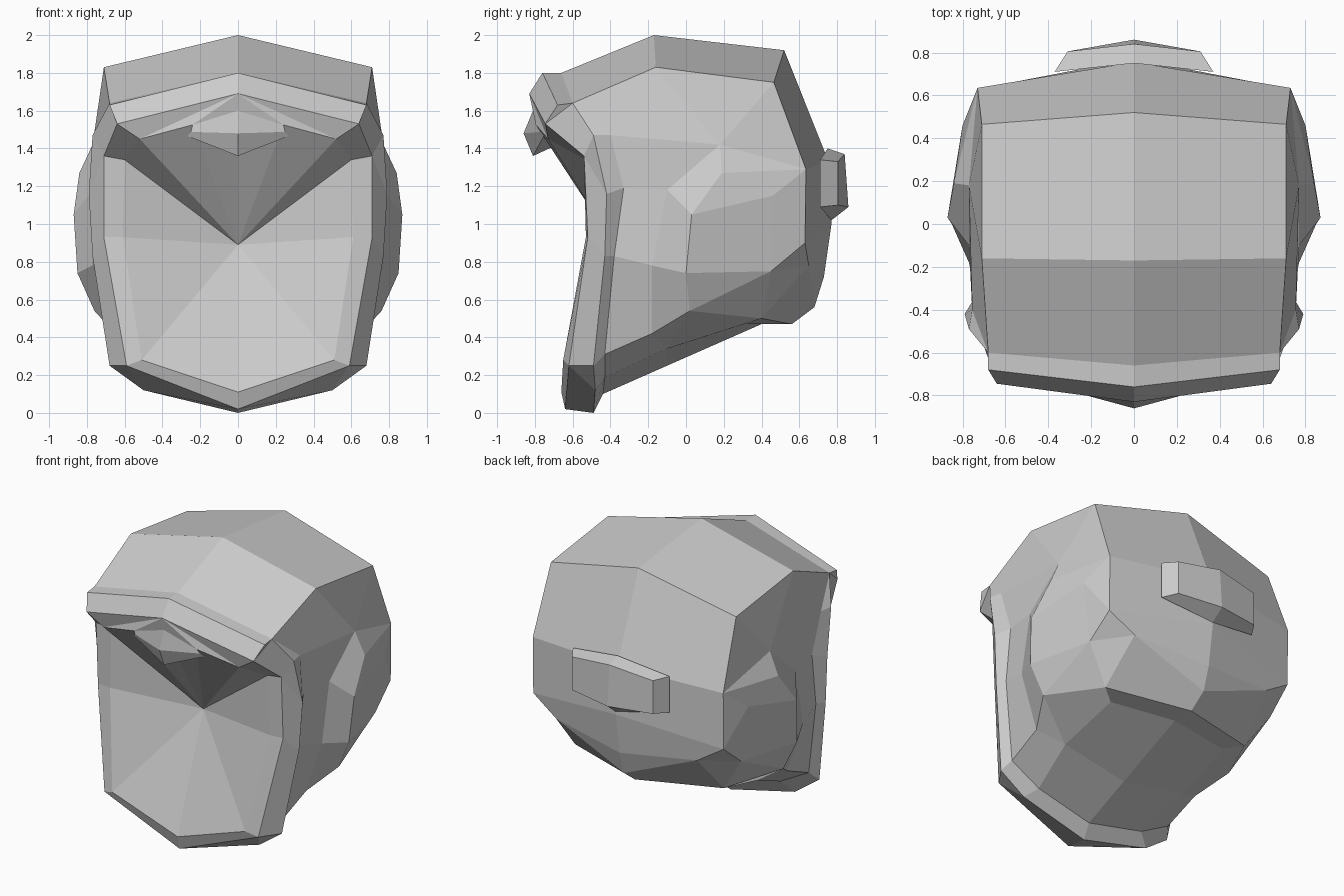
import bpy, bmesh
from mathutils import Vector

cube = bpy.data.objects.get("Cube")
if cube:
    bpy.data.objects.remove(cube, do_unlink=True)

grey = bpy.data.materials.new("plain grey")
grey.use_nodes = True
grey.diffuse_color = (0.6, 0.6, 0.6, 1)
grey.node_tree.nodes["Principled BSDF"].inputs["Base Color"].default_value = grey.diffuse_color


def build(name, inside, *strips):
    """Skin neighbouring rows of points, face them away from 'inside', mirror in x."""
    bm = bmesh.new()
    verts = {}

    def vert(p):
        if p not in verts:
            verts[p] = bm.verts.new(p)
        return verts[p]

    for rows in strips:
        for low, high in zip(rows, rows[1:]):
            for i in range(len(low) - 1):
                corners = (low[i], low[i + 1], high[i + 1], high[i])
                loop = list(dict.fromkeys(vert(p) for p in corners))
                if len(loop) > 2 and not bm.faces.get(loop):
                    bm.faces.new(loop)
    bm.normal_update()
    for face in bm.faces:
        if face.normal.dot(face.calc_center_median() - Vector(inside)) < 0:
            face.normal_flip()
    mesh = bpy.data.meshes.new(name)
    bm.to_mesh(mesh)
    bm.free()
    mesh.materials.append(grey)
    obj = bpy.data.objects.new(name, mesh)
    bpy.context.collection.objects.link(obj)
    mirror = obj.modifiers.new("Mirror", 'MIRROR')
    mirror.use_clip = True
    return obj


HEAD = (0, 0.1, 0.9)

# Crown and nape corner points
brow_mid, brow_side = (0, -0.66, 1.8), (0.68, -0.6, 1.64)
crown_mid, crown_side = (0, -0.17, 2.0), (0.71, -0.16, 1.83)
rear_mid, rear_side = (0, 0.52, 1.92), (0.71, 0.465, 1.75)
nape_side, nape_low = (0.73, 0.635, 1.29), (0.73, 0.63, 0.9)
heel, hem = (0.54, 0.65, 0.78), (0.57, 0.4, 0.5)

# Neck underside corner points
neck_back, neck_side, neck_front = (0.46, 0.32, 0.47), (0.48, -0.1, 0.34), (0.42, -0.43, 0.19)
neck_chin = (0, -0.44, 0.1)

# Side columns, each listed from top to bottom
cheek = [(0.755, -0.4, 1.47), (0.735, -0.33, 1.19), (0.73, -0.38, 0.83), (0.64, -0.43, 0.31)]
ear_front = [(0.77, 0.18, 1.42), (0.77, -0.1, 1.18), (0.77, -0.18, 0.78), (0.65, -0.18, 0.42)]
ear_ridge = [(0.84, 0.19, 1.27), (0.87, 0.03, 1.05), (0.85, 0, 0.74), (0.76, 0.02, 0.54)]
jaw = (0.74, 0.45, 0.75)
ear_back = [nape_side, (0.8, 0.46, 1.15), jaw, jaw, hem]
corner = [nape_side, nape_low, nape_low, heel, hem]

# Shell: centre band over the top, upper side, cheek side and underside
build("helmet_shell", HEAD,
      [[brow_mid, brow_side], [crown_mid, crown_side], [rear_mid, rear_side],
       [(0, 0.755, 1.33), nape_side], [(0, 0.77, 1.0), nape_low], [(0, 0.73, 0.72), heel],
       [(0, 0.68, 0.56), heel], [(0, 0.56, 0.47), hem], [(0, 0.4, 0.47), neck_back],
       [(0, -0.1, 0.25), neck_side], [neck_chin, neck_front]],
      [[brow_side, crown_side, rear_side, nape_side, nape_side],
       [cheek[0], ear_front[0], ear_front[0], ear_front[0], ear_ridge[0]]],
      [cheek, ear_front],
      [[hem, ear_ridge[3], ear_front[3], cheek[3]],
       [neck_back, neck_side, neck_side, neck_front]])

# Ear guards bulging from the sides
build("ear_guards", HEAD, [ear_front, ear_ridge],
      [ear_ridge + ear_ridge[3:], ear_back, corner])

# Frame around the face: rows run from the brow centre down to the chin
frame_back = [brow_mid, brow_side, brow_side, *cheek, neck_front, neck_chin]
frame_outer = [brow_mid, brow_side, brow_side, (0.77, -0.49, 1.47), (0.79, -0.42, 1.16),
               (0.77, -0.43, 0.83), (0.68, -0.49, 0.25), (0.5, -0.48, 0.12), (0, -0.49, 0)]
brow_edge = [(0, -0.76, 1.8), (0.68, -0.68, 1.63)]
rim, side_rim, chin_rim = (0.64, -0.745, 1.53), (0.71, -0.54, 1.36), (0.59, -0.62, 0.25)
front_sides = [rim, side_rim, side_rim, (0.71, -0.52, 0.93), chin_rim, chin_rim, (0, -0.64, 0.02)]
lip, side_lip, chin_lip = (0.52, -0.73, 1.45), (0.6, -0.53, 1.34), (0.51, -0.65, 0.28)
inner_sides = [lip, side_lip, side_lip, (0.61, -0.53, 0.93), chin_lip, chin_lip, (0, -0.66, 0.11)]
nose = (0, -0.83, 1.69)
brow_under = [(0, -0.81, 1.6), (0.24, -0.795, 1.525), lip]
build("face_frame", HEAD,
      [frame_back, frame_outer, brow_edge + front_sides],
      [brow_edge, [nose, rim]],
      [[nose] + front_sides, [nose] + inner_sides],
      [[nose, nose, lip], brow_under])

# Face panel: a fan running in to one sunken point
panel_edge = brow_under + inner_sides[1:]
build("face_panel", HEAD, [panel_edge, [(0, -0.38, 0.89)] * len(panel_edge)])

# Small pointed peak under the brow
wing = (0.33, -0.74, 1.49)
build("brow_peak", (0, -0.76, 1.47),
      [brow_under[:2] + [wing], [(0, -0.86, 1.48), wing, wing],
       [(0, -0.81, 1.36), wing, wing], [(0, -0.68, 1.42), wing, wing]])

# Bevelled plate on the back of the head
build("rear_plate", (0, 0.7, 1.2),
      [[(0, 0.75, 1.4), (0.37, 0.71, 1.34)], [(0, 0.84, 1.37), (0.31, 0.805, 1.33)],
       [(0, 0.86, 1.09), (0.31, 0.805, 1.1)], [(0, 0.77, 1.02), (0.37, 0.71, 1.09)]],
      [[(0.37, 0.71, 1.34), (0.37, 0.71, 1.09)], [(0.31, 0.805, 1.33), (0.31, 0.805, 1.1)]])
